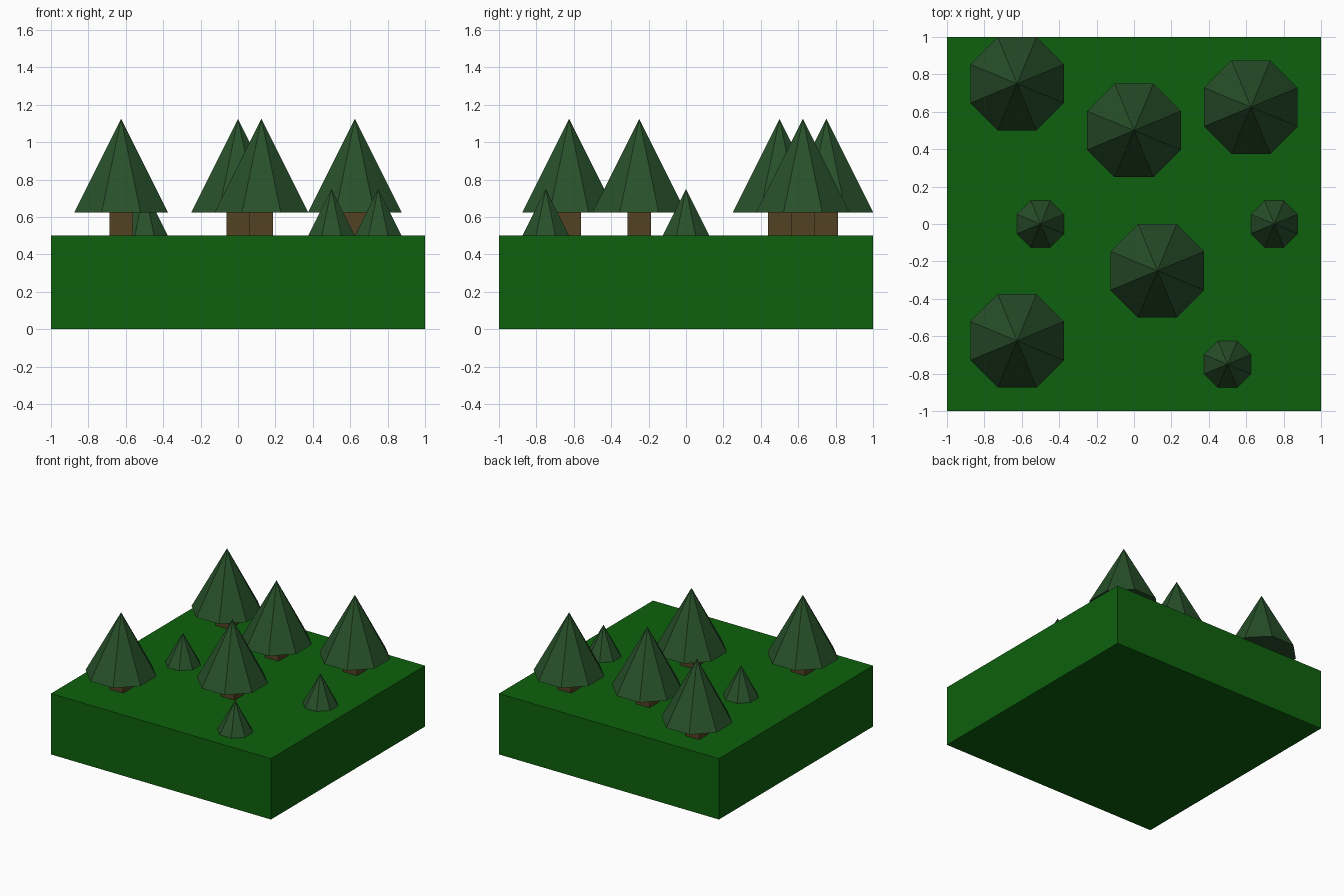
import bpy, math

if "Cube" in bpy.data.objects:
    bpy.data.objects.remove(bpy.data.objects["Cube"])


def material(name, rgb):
    m = bpy.data.materials.new(name)
    m.diffuse_color = [(((c / 255) + 0.055) / 1.055) ** 2.4 for c in rgb] + [1]
    m.use_nodes = True
    m.node_tree.nodes["Principled BSDF"].inputs["Base Color"].default_value = m.diffuse_color
    return m


grass = material("grass green", (14, 97, 14))
leaf = material("pine green", (40, 80, 42))
bark = material("bark brown", (84, 66, 36))


def box(name, center, size, mat):
    bpy.ops.mesh.primitive_cube_add(size=1, location=center)
    o = bpy.context.object
    o.name = name
    o.scale = size
    bpy.ops.object.transform_apply(location=False, rotation=False, scale=True)
    o.data.materials.append(mat)


def foliage(name, x, y, z, apothem, height):
    # Eight-sided cone with flat sides facing the axes
    bpy.ops.mesh.primitive_cone_add(
        vertices=8, radius1=apothem / math.cos(math.pi / 8), radius2=0, depth=height,
        location=(x, y, z + height / 2), rotation=(0, 0, math.pi / 8))
    o = bpy.context.object
    o.name = name
    o.data.materials.append(leaf)


# Ground block
box("ground", (0, 0, 0.25), (2, 2, 0.5), grass)

# Tall trees with square trunks
for x, y in [(-0.625, 0.75), (0, 0.5), (0.625, 0.625), (0.125, -0.25), (-0.625, -0.625)]:
    box("trunk", (x, y, 0.5625), (0.125, 0.125, 0.125), bark)
    foliage("tree_foliage", x, y, 0.625, 0.25, 0.5)

# Small bushes standing on the grass
for x, y in [(-0.5, 0), (0.75, 0), (0.5, -0.75)]:
    foliage("small_tree", x, y, 0.5, 0.125, 0.25)
